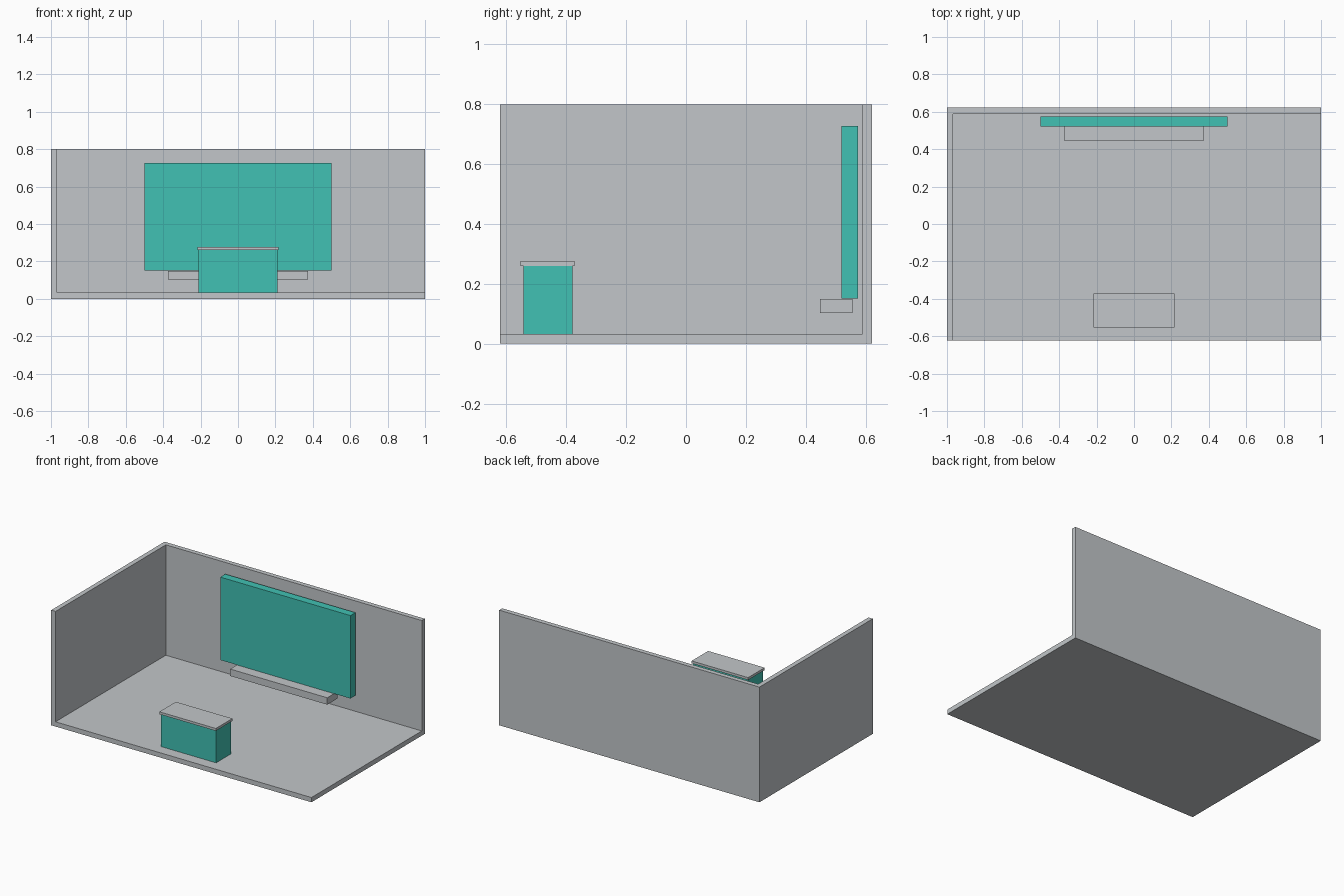
import bpy

cube = bpy.data.objects.get("Cube")
if cube:
    bpy.data.objects.remove(cube, do_unlink=True)


def make_material(name, rgb):
    mat = bpy.data.materials.new(name)
    mat.use_nodes = True
    color = (*rgb, 1.0)
    mat.diffuse_color = color
    bsdf = next(n for n in mat.node_tree.nodes if n.type == "BSDF_PRINCIPLED")
    bsdf.inputs["Base Color"].default_value = color
    return mat


def box(name, x, y, z, mat):
    """Box spanning the given (low, high) range on each axis."""
    spans = (x, y, z)
    bpy.ops.mesh.primitive_cube_add(size=1, location=[(a + b) / 2 for a, b in spans])
    obj = bpy.context.object
    obj.name = name
    obj.scale = [b - a for a, b in spans]
    bpy.ops.object.transform_apply(location=False, rotation=False, scale=True)
    obj.data.materials.append(mat)
    return obj


grey = make_material("light grey", (0.54, 0.565, 0.585))
teal = make_material("teal", (0.053, 0.533, 0.451))

HALF_DEPTH, HEIGHT, THICK = 0.622, 0.8, 0.033
INNER_X, INNER_Y = -1 + THICK, HALF_DEPTH - THICK

# Booth shell: floor, side wall and back wall
box("floor", (INNER_X, 1), (-HALF_DEPTH, INNER_Y), (0, THICK), grey)
box("side_wall", (-1, INNER_X), (-HALF_DEPTH, HALF_DEPTH), (0, HEIGHT), grey)
box("back_wall", (INNER_X, 1), (INNER_Y, HALF_DEPTH), (0, HEIGHT), grey)

# Display panel with the shelf beneath it
box("display_panel", (-0.5, 0.5), (0.52, 0.575), (0.151, 0.727), teal)
box("shelf", (-0.373, 0.373), (0.447, 0.557), (0.102, 0.15), grey)

# Counter with an overhanging top
box("counter_body", (-0.212, 0.212), (-0.543, -0.38), (THICK, 0.26), teal)
box("counter_top", (-0.217, 0.217), (-0.553, -0.372), (0.26, 0.277), grey)
